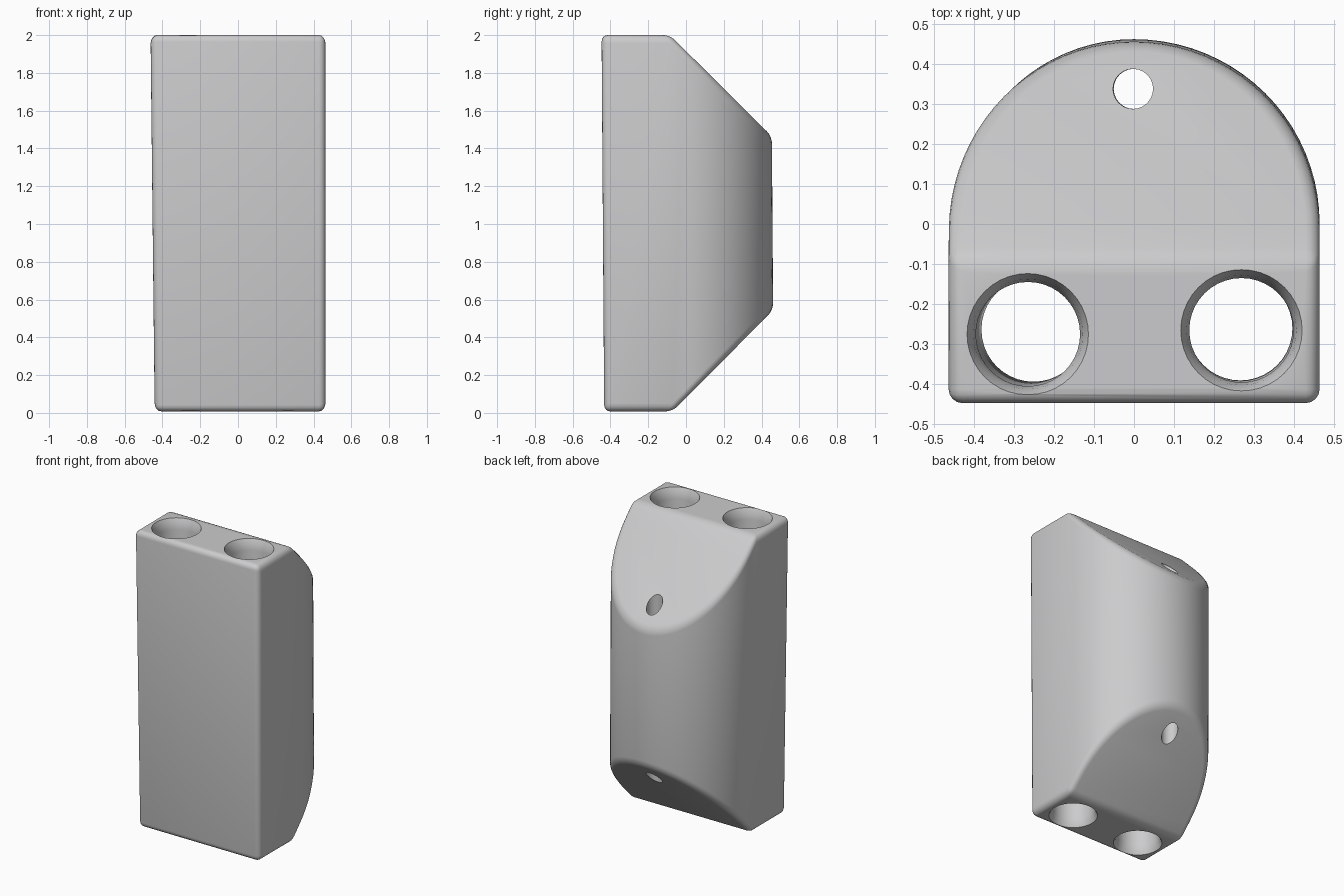
import bpy, bmesh, math

if "Cube" in bpy.data.objects:
    bpy.data.objects.remove(bpy.data.objects["Cube"])

R, FRONT, RIDGE = 0.463, -0.447, -0.085   # half width, front y, y where the slopes start

grey = bpy.data.materials.new("light grey")
grey.diffuse_color = (0.6, 0.6, 0.61, 1)
grey.use_nodes = True
grey.node_tree.nodes["Principled BSDF"].inputs["Base Color"].default_value = grey.diffuse_color


def make(name, bm):
    bmesh.ops.recalc_face_normals(bm, faces=bm.faces)
    me = bpy.data.meshes.new(name)
    bm.to_mesh(me)
    bm.free()
    ob = bpy.data.objects.new(name, me)
    bpy.context.collection.objects.link(ob)
    me.materials.append(grey)
    return ob


# Block: D-shaped outline with both ends sloped at 45 degrees towards the back
N = 40
arc = [(R * math.cos(math.pi * i / N), R * math.sin(math.pi * i / N) - 0.012) for i in range(N + 1)]
outline = [(-R, RIDGE), (-R, FRONT), (R, FRONT), (R, RIDGE)] + arc
bm = bmesh.new()
rings = []
for top in (False, True):
    ring = []
    for x, y in outline:
        z = max(0.0, y - RIDGE) + 0.008
        z = 2 - z + 0.008 if top else z
        low = 1 - z / 2
        if x < 0:
            x += 0.022 * low * -x / R      # left side leans in slightly
        ring.append(bm.verts.new((x, y + 0.014 * low, z)))
    bm.faces.new(ring[:4])                 # flat end
    bm.faces.new([ring[0]] + ring[3:])     # sloped end
    rings.append(ring)
n = len(outline)
for i in range(n):
    j = (i + 1) % n
    bm.faces.new((rings[0][i], rings[0][j], rings[1][j], rings[1][i]))
block = make("block", bm)
bev = block.modifiers.new("round_edges", 'BEVEL')
bev.width = 0.035
bev.segments = 4
bev.limit_method = 'ANGLE'
bev.angle_limit = math.radians(30)
bev.use_clamp_overlap = False


# Hole cutters: turned shapes given as (radius, z), running from low to high centre
def hole(name, low, high, profile, seg=40):
    bm = bmesh.new()
    loops = []
    for r, z in profile:
        t = z / 2
        cx, cy = (low[k] + (high[k] - low[k]) * t for k in (0, 1))
        loops.append([bm.verts.new((cx + r * math.cos(a), cy + r * math.sin(a), z))
                      for a in (2 * math.pi * i / seg for i in range(seg))])
    for a, b in zip(loops, loops[1:]):
        for i in range(seg):
            j = (i + 1) % seg
            bm.faces.new((a[i], a[j], b[j], b[i]))
    bm.faces.new(loops[0])
    bm.faces.new(loops[-1])
    cutter = make(name, bm)
    cutter.hide_render = True
    mod = block.modifiers.new(name, 'BOOLEAN')
    mod.operation = 'DIFFERENCE'
    mod.solver = 'EXACT'
    mod.object = cutter
    return cutter


flare = [(0.16, -0.02), (0.148, 0.008), (0.137, 0.03), (0.13, 0.07)]
wide = flare + [(r, 2 - z) for r, z in reversed(flare)]
cutters = [
    hole("left_hole_cutter", (-0.25, -0.263), (-0.265, -0.275), wide),
    hole("right_hole_cutter", (0.265, -0.26), (0.268, -0.265), wide),
    hole("small_hole_cutter", (0.0, 0.337), (-0.003, 0.337), [(0.05, -0.1), (0.05, 2.1)], 24),
]

# Apply the modifiers and clear away the cutters
bpy.context.view_layer.objects.active = block
block.select_set(True)
for mod in list(block.modifiers):
    bpy.ops.object.modifier_apply(modifier=mod.name)
for c in cutters:
    bpy.data.objects.remove(c)
bpy.ops.object.shade_smooth_by_angle(angle=math.radians(30))
